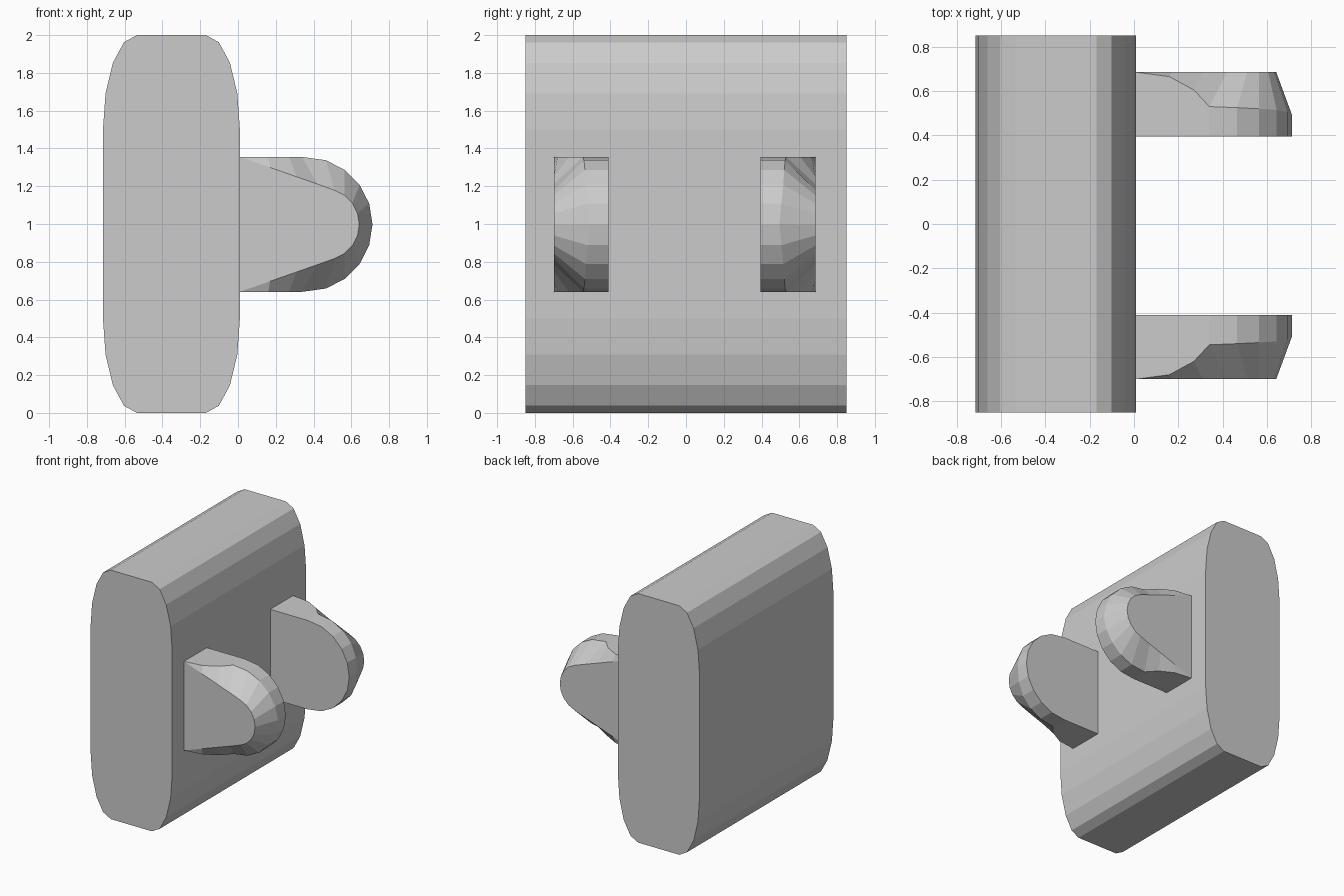
import bpy, bmesh
from math import sin, cos, radians

if "Cube" in bpy.data.objects:
    bpy.data.objects.remove(bpy.data.objects["Cube"])


def finish(name, bm):
    bmesh.ops.remove_doubles(bm, verts=bm.verts, dist=1e-4)
    bmesh.ops.recalc_face_normals(bm, faces=bm.faces)
    me = bpy.data.meshes.new(name)
    bm.to_mesh(me)
    bm.free()
    ob = bpy.data.objects.new(name, me)
    bpy.context.collection.objects.link(ob)
    return ob


def loft(name, loops):
    """Skin matching closed loops and cap both ends."""
    bm = bmesh.new()
    rings = [[bm.verts.new(p) for p in loop] for loop in loops]
    n = len(rings[0])
    for a, b in zip(rings, rings[1:]):
        for i in range(n):
            j = (i + 1) % n
            bm.faces.new((a[i], a[j], b[j], b[i]))
    bm.faces.new(rings[0])
    bm.faces.new(rings[-1])
    return finish(name, bm)


# Main block: slab profile with elliptical corners, extruded along y
profile = []
for start, cx, cz in ((0, -.17, 1.5), (90, -.535, 1.5), (180, -.535, .5), (270, -.17, .5)):
    for k in range(5):
        a = radians(start + 22.5 * k)
        profile.append((cx + .18 * cos(a), cz + .5 * sin(a)))
loft("body", [[(x, y, z) for x, z in profile] for y in (-.85, .85)])

# Peg: upper half of each loop, as (x, height above the peg axis, y depth)
R, r = .357, .19
arc = [radians(a) for a in (72, 54, 36, 18, 0)]
depths = [.54, .535, .53, .52, .51]
mid = [(.01, R, .70), (.16, R, .68), (.27, R, .62), (.34, R, .545)]
mid += [(.355 + R * cos(a), R * sin(a), d) for a, d in zip(arc, depths)]
inner = [(x, h, .41) for x, h, d in mid]
outer = [(x, R - (x - .01) * .35, .70) for x in (.01, .17, .31, .42)]
outer += [(.452 + r * cos(a), r * sin(a), .70) for a in arc]


def full_loop(half, side):
    pts = [(x, h) for x, h, d in half] + [(x, -h) for x, h, d in half[-2::-1]]
    ds = [d for x, h, d in half] + [d for x, h, d in half[-2::-1]]
    return [(x, side * d + (-.015 if side > 0 else 0), .998 + h) for (x, h), d in zip(pts, ds)]


# Two mirrored pegs on the +x face
for name, side in (("front_peg", -1), ("back_peg", 1)):
    loft(name, [full_loop(half, side) for half in (inner, mid, outer)])
